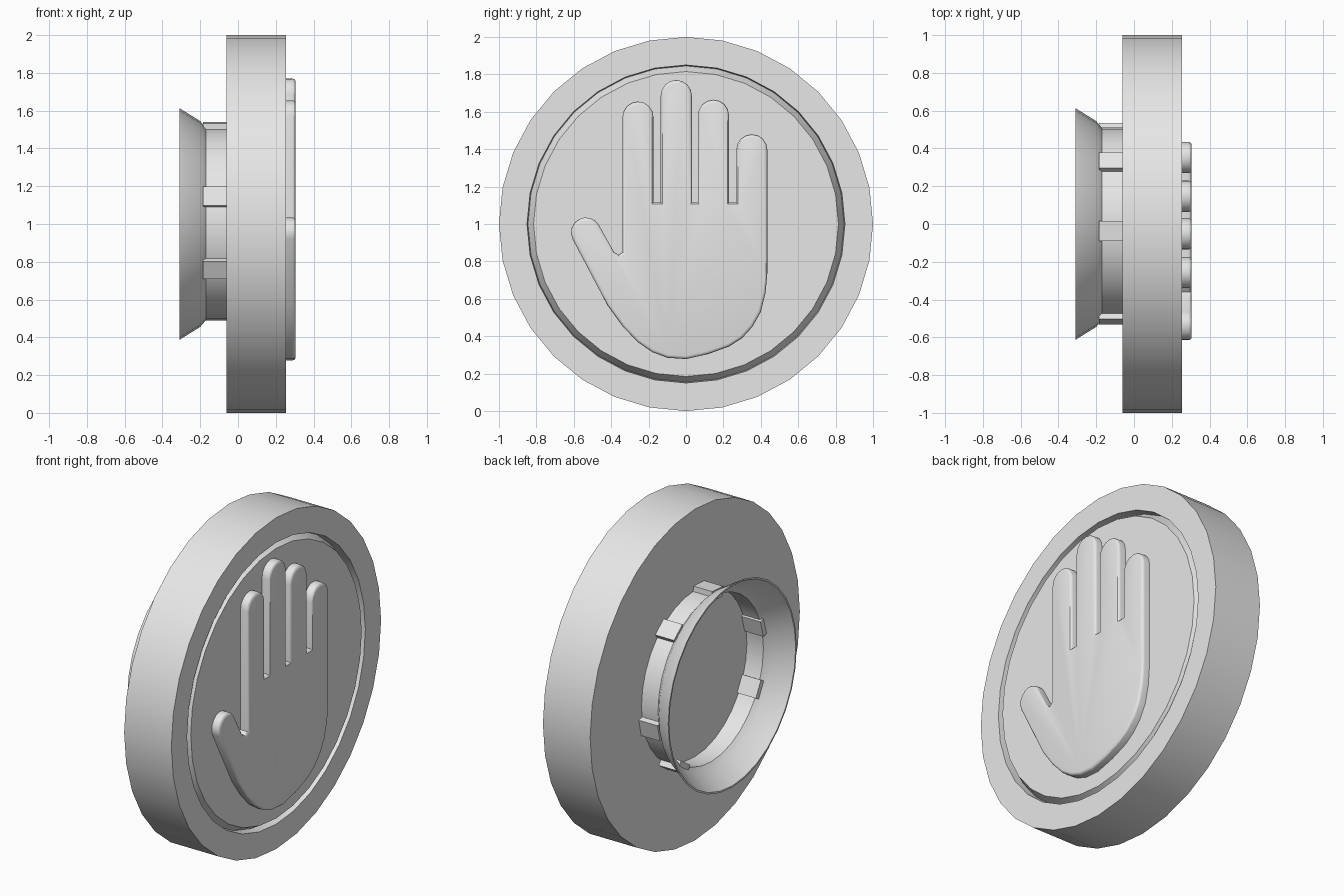
import bpy, bmesh, math
from mathutils import Matrix, Vector

cube = bpy.data.objects.get("Cube")
if cube:
    bpy.data.objects.remove(cube, do_unlink=True)

grey = bpy.data.materials.new("plain_grey")
grey.use_nodes = True
tone = (0.8, 0.8, 0.8, 1)
grey.diffuse_color = tone
grey.node_tree.nodes["Principled BSDF"].inputs["Base Color"].default_value = tone


def finish(bm, name, smooth=True):
    bmesh.ops.recalc_face_normals(bm, faces=bm.faces)
    mesh = bpy.data.meshes.new(name)
    bm.to_mesh(mesh)
    bm.free()
    mesh.materials.append(grey)
    obj = bpy.data.objects.new(name, mesh)
    bpy.context.collection.objects.link(obj)
    if smooth:
        bpy.ops.object.select_all(action='DESELECT')
        obj.select_set(True)
        bpy.context.view_layer.objects.active = obj
        bpy.ops.object.shade_smooth_by_angle(angle=math.radians(30))
    return obj


def lathe(name, profile, closed=False, sides=32):
    """Turn an (x, radius) profile around the x axis at z = 1."""
    bm = bmesh.new()
    verts = [bm.verts.new((x, 0, 1 + r)) for x, r in profile]
    pairs = list(zip(verts, verts[1:]))
    if closed:
        pairs.append((verts[-1], verts[0]))
    edges = [bm.edges.new(p) for p in pairs]
    bmesh.ops.spin(bm, geom=verts + edges, cent=(0, 0, 1), axis=(1, 0, 0),
                   angle=math.tau, steps=sides)
    bmesh.ops.remove_doubles(bm, verts=bm.verts, dist=0.0005)
    return finish(bm, name)


# Thick disc with a groove around the front panel
lathe("disc", [(-0.06, 0), (-0.06, 1), (0.255, 1), (0.255, 0.85),
               (0.2, 0.845), (0.255, 0.815), (0.255, 0)])

# Thin hollow neck with a flared lip on the back
lathe("back_collar", [(-0.055, 0.51), (-0.17, 0.51), (-0.2, 0.545), (-0.31, 0.613),
                      (-0.31, 0.603), (-0.2, 0.528), (-0.17, 0.495), (-0.055, 0.495)],
      closed=True)

# Lugs through the neck, angles measured from the top toward +y
for i, deg in enumerate((-4, 39, 103, 146, -74, -117)):
    bm = bmesh.new()
    bmesh.ops.create_cube(bm, size=1)
    turn = Matrix.Rotation(math.radians(-deg), 4, 'X')
    place = Matrix.Translation((0, 0, 1)) @ turn @ Matrix.Translation((-0.12, 0, 0.508))
    bm.transform(place @ Matrix.Diagonal((0.13, 0.105, 0.06, 1)))
    finish(bm, f"lug_{i + 1}", smooth=False)


def arc(y, z, r, start, end, steps=8):
    return [(y + r * math.cos(t), z + r * math.sin(t)) for t in
            (math.radians(start + (end - start) * k / steps) for k in range(steps + 1))]


# Hand outline in (y, z): thumb, four fingers, then the heel of the palm
outline = arc(-0.535, 0.955, 0.08, 205, 30) + [(-0.385, 0.85), (-0.36, 0.835), (-0.34, 0.85)]
for mid, top in ((-0.257, 1.655), (-0.052, 1.77), (0.147, 1.665), (0.352, 1.48)):
    if mid > -0.2:
        outline.append((mid - 0.083, 1.115))
    outline += arc(mid, top - 0.083, 0.083, 180, 0)
    if mid < 0.3:
        outline.append((mid + 0.083, 1.115))
outline += [(0.435, 0.74), (0.425, 0.63), (0.4, 0.53), (0.355, 0.45), (0.3, 0.39),
            (0.23, 0.345), (0.12, 0.305), (0, 0.278), (-0.1, 0.285), (-0.18, 0.315),
            (-0.26, 0.37), (-0.34, 0.455), (-0.42, 0.565)]

# Raised hand with softened front edges
bm = bmesh.new()
base = bm.faces.new([bm.verts.new((0.24, y, z)) for y, z in outline])
raised = bmesh.ops.extrude_face_region(bm, geom=[base])["geom"]
bmesh.ops.translate(bm, vec=Vector((0.065, 0, 0)),
                    verts=[g for g in raised if isinstance(g, bmesh.types.BMVert)])
top = next(g for g in raised if isinstance(g, bmesh.types.BMFace))
bmesh.ops.bevel(bm, geom=list(top.edges), offset=0.025, segments=3, profile=0.5,
                affect='EDGES', clamp_overlap=True)
finish(bm, "raised_hand")
